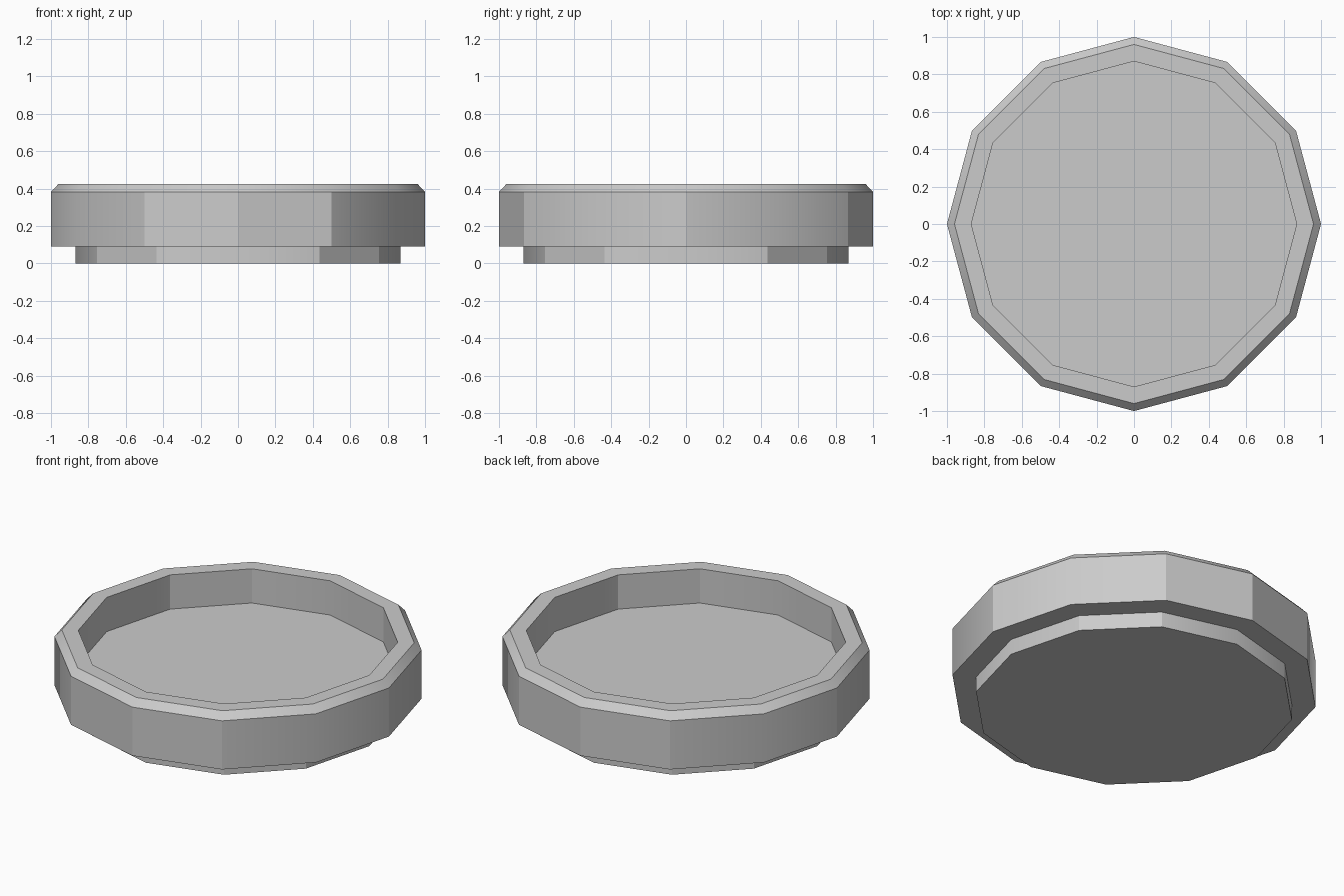
import bpy, bmesh
from math import cos, sin, pi, radians

if "Cube" in bpy.data.objects:
    bpy.data.objects.remove(bpy.data.objects["Cube"])

SIDES = 12

# Cross-section (radius, height) from the underside, round the rim, to the recessed floor
PROFILE = [(0.87, 0.0), (0.87, 0.092), (1.0, 0.092), (1.0, 0.383),
           (0.96, 0.425), (0.87, 0.425), (0.87, 0.22)]


def lathe(name, profile, sides):
    bm = bmesh.new()
    rings = [[bm.verts.new((r * cos(2 * pi * i / sides), r * sin(2 * pi * i / sides), z))
              for i in range(sides)] for r, z in profile]
    for low, high in zip(rings, rings[1:]):
        for i in range(sides):
            j = (i + 1) % sides
            bm.faces.new((low[i], low[j], high[j], high[i]))
    # Underside and tray floor
    bm.faces.new(rings[0][::-1])
    bm.faces.new(rings[-1])
    bmesh.ops.recalc_face_normals(bm, faces=bm.faces)
    mesh = bpy.data.meshes.new(name)
    bm.to_mesh(mesh)
    bm.free()
    obj = bpy.data.objects.new(name, mesh)
    bpy.context.collection.objects.link(obj)
    return obj


# Round twelve-sided tray with a stepped foot and bevelled rim
tray = lathe("round_tray", PROFILE, SIDES)
bpy.context.view_layer.objects.active = tray
tray.select_set(True)
bpy.ops.object.shade_smooth_by_angle(angle=radians(30))
